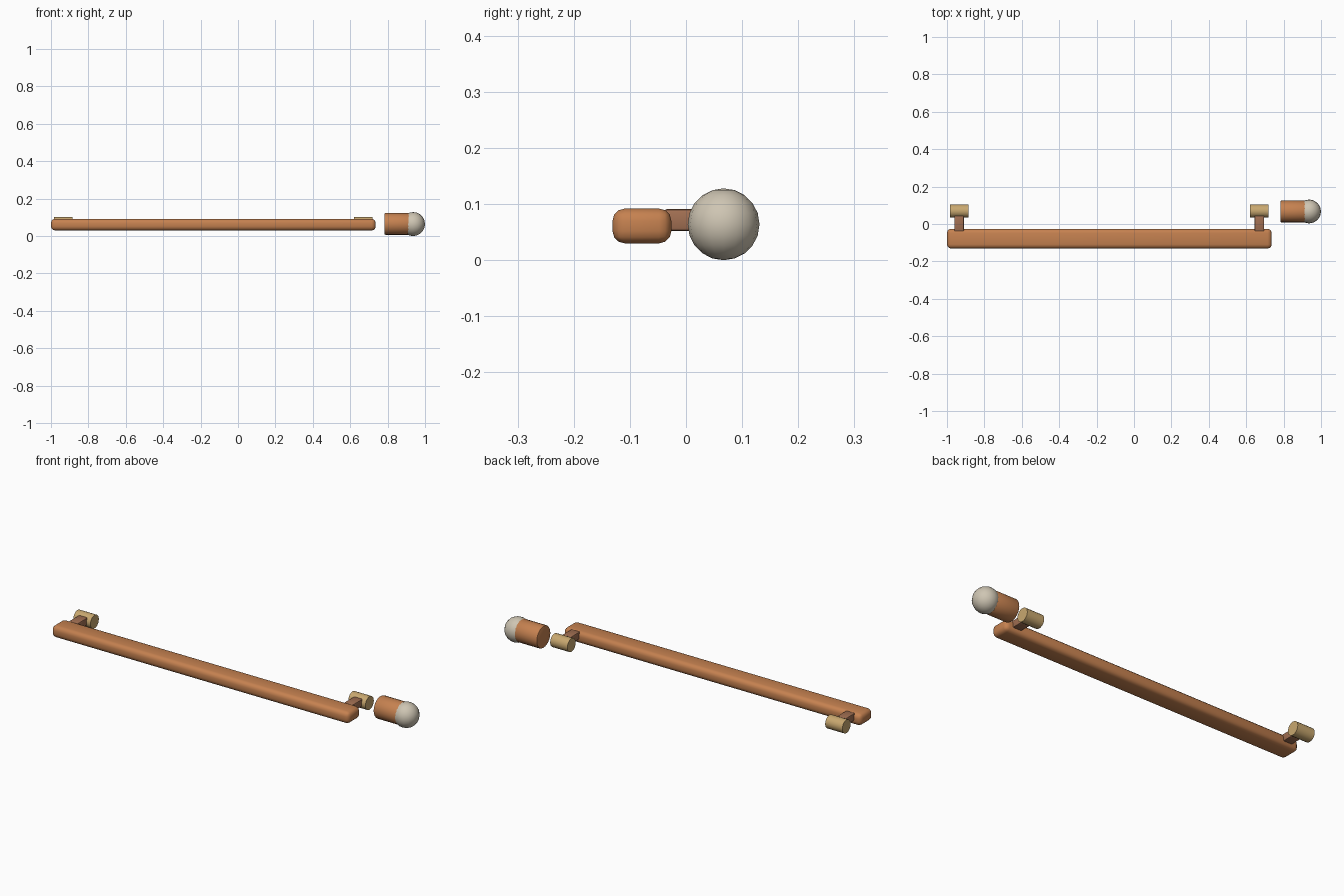
import bpy
import math

cube = bpy.data.objects.get("Cube")
if cube:
    bpy.data.objects.remove(cube, do_unlink=True)


def material(name, rgb):
    m = bpy.data.materials.new(name)
    m.use_nodes = True
    m.diffuse_color = (*rgb, 1)
    m.node_tree.nodes["Principled BSDF"].inputs["Base Color"].default_value = (*rgb, 1)
    return m


copper = material("copper", (0.56, 0.22, 0.08))
brown = material("brown", (0.36, 0.16, 0.085))
brass = material("brass", (0.58, 0.39, 0.16))
ivory = material("ivory", (0.62, 0.56, 0.45))


def finish(name, mat, bevel=0, segments=2, angle=30):
    """Name, colour, bevel and smooth the active object."""
    ob = bpy.context.object
    ob.name = name
    ob.data.materials.append(mat)
    bpy.ops.object.transform_apply(location=False, rotation=True, scale=True)
    if bevel:
        mod = ob.modifiers.new("rounded_edges", 'BEVEL')
        mod.width, mod.segments = bevel, segments
        mod.limit_method = 'ANGLE'
        mod.angle_limit = math.radians(40)
        bpy.ops.object.modifier_apply(modifier=mod.name)
    bpy.ops.object.shade_smooth_by_angle(angle=math.radians(angle))
    return ob


def box(name, mat, lo, hi, bevel, segments):
    bpy.ops.mesh.primitive_cube_add(size=1, location=[(a + b) / 2 for a, b in zip(lo, hi)])
    bpy.context.object.scale = [b - a for a, b in zip(lo, hi)]
    finish(name, mat, bevel, segments)


def rod(name, mat, x0, x1, y, z, radius, sides, bevel=0):
    """Cylinder lying along x."""
    bpy.ops.mesh.primitive_cylinder_add(vertices=sides, radius=radius, depth=x1 - x0,
                                        location=((x0 + x1) / 2, y, z),
                                        rotation=(0, math.pi / 2, 0))
    finish(name, mat, bevel)


# Long rounded handle bar
box("handle_bar", copper, (-1, -0.131, 0.03), (0.736, -0.026, 0.092), 0.022, 3)

# Post and hinge barrel near each end of the bar
for side, x in (("right", -0.935), ("left", 0.67)):
    box(side + "_post", brown, (x - 0.026, -0.04, 0.052), (x + 0.026, 0.05, 0.091), 0.006, 2)
    rod(side + "_barrel", brass, x - 0.05, x + 0.05, 0.069, 0.067, 0.035, 20)

# Separate knob: collar with a ball tip
rod("knob_collar", copper, 0.783, 0.92, 0.067, 0.065, 0.058, 24, 0.005)
bpy.ops.mesh.primitive_uv_sphere_add(segments=16, ring_count=10, radius=0.064,
                                     location=(0.936, 0.067, 0.064))
finish("knob_ball", ivory, angle=60)
